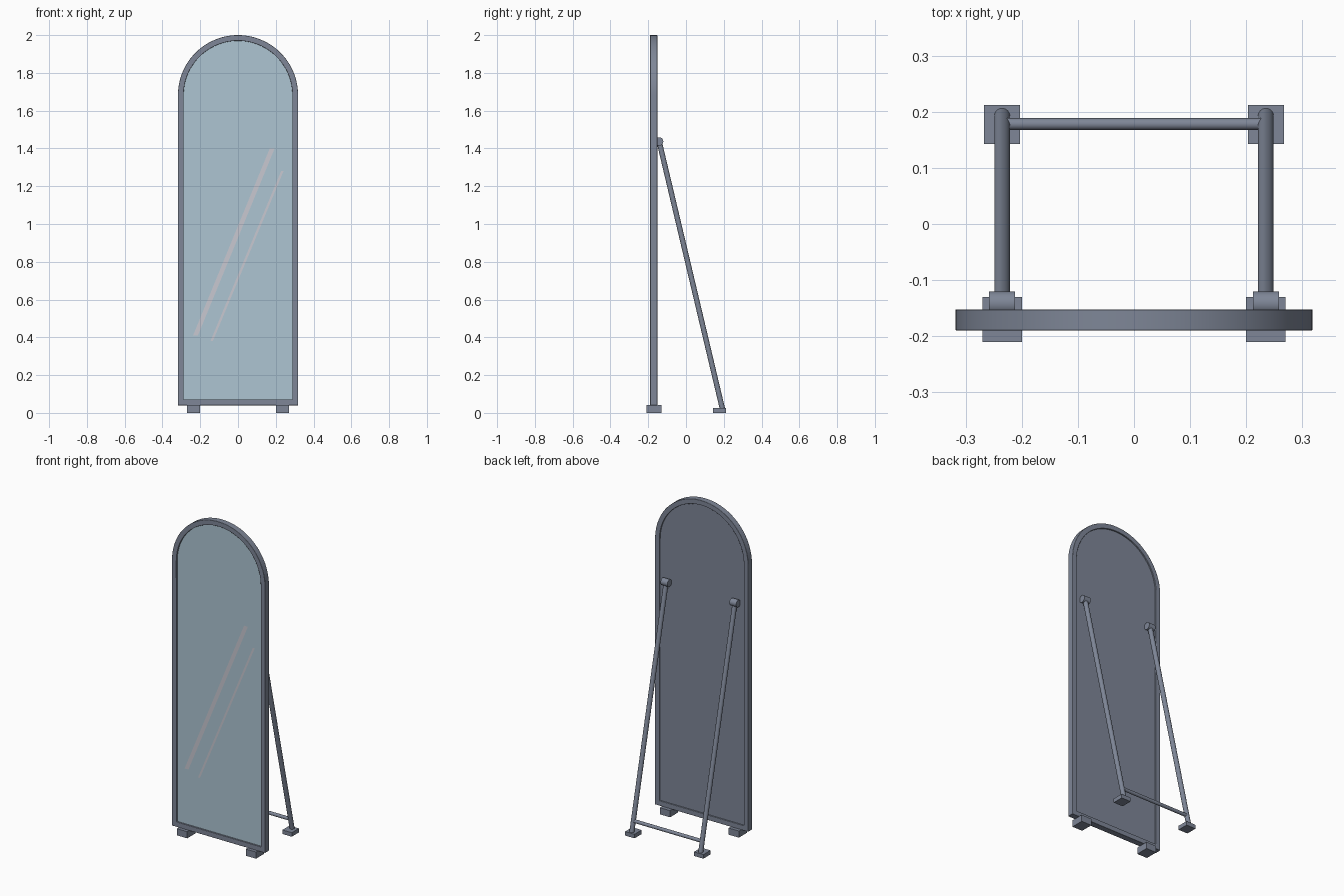
import bpy, bmesh, math
from mathutils import Vector

if "Cube" in bpy.data.objects:
    bpy.data.objects.remove(bpy.data.objects["Cube"])

R, Z0, ZC = 0.318, 0.04, 1.682   # outer half width, frame bottom, arch centre
BAR = 0.03


def material(name, rgb):
    m = bpy.data.materials.new(name)
    m.diffuse_color = (*rgb, 1)
    m.use_nodes = True
    m.node_tree.nodes["Principled BSDF"].inputs["Base Color"].default_value = m.diffuse_color
    return m


metal = material("slate_metal", (0.21, 0.24, 0.31))
glass = material("glass", (0.42, 0.56, 0.65))
glint = material("glint", (0.58, 0.58, 0.64))


def finish(name, bm, mat=metal, bevel=0):
    bmesh.ops.recalc_face_normals(bm, faces=bm.faces)
    me = bpy.data.meshes.new(name)
    bm.to_mesh(me)
    bm.free()
    ob = bpy.data.objects.new(name, me)
    bpy.context.collection.objects.link(ob)
    me.materials.append(mat)
    bpy.ops.object.select_all(action='DESELECT')
    bpy.context.view_layer.objects.active = ob
    ob.select_set(True)
    bpy.ops.object.shade_smooth_by_angle(angle=math.radians(35))
    if bevel:
        b = ob.modifiers.new("edge", 'BEVEL')
        b.width, b.segments, b.limit_method = bevel, 2, 'ANGLE'
    return ob


def arch(inset, n=48):
    r = R - inset
    pts = [(-r, Z0 + inset), (r, Z0 + inset)]
    return pts + [(r * math.cos(math.pi * i / n), ZC + r * math.sin(math.pi * i / n))
                  for i in range(n + 1)]


def slab(name, pts, y0, y1, mat=metal):
    bm = bmesh.new()
    f = bm.faces.new([bm.verts.new((x, y0, z)) for x, z in pts])
    ext = bmesh.ops.extrude_face_region(bm, geom=[f], use_keep_orig=True)
    vs = [v for v in ext['geom'] if isinstance(v, bmesh.types.BMVert)]
    bmesh.ops.translate(bm, verts=vs, vec=(0, y1 - y0, 0))
    return finish(name, bm, mat)


def box(name, lo, hi):
    lo, hi = Vector(lo), Vector(hi)
    bm = bmesh.new()
    bmesh.ops.create_cube(bm, size=1)
    bmesh.ops.scale(bm, vec=hi - lo, verts=bm.verts)
    bmesh.ops.translate(bm, vec=(lo + hi) / 2, verts=bm.verts)
    return finish(name, bm)


def rod(name, a, b, r, seg=24):
    a, b = Vector(a), Vector(b)
    bm = bmesh.new()
    bmesh.ops.create_cone(bm, cap_ends=True, segments=seg, radius1=r, radius2=r,
                          depth=(b - a).length)
    bmesh.ops.rotate(bm, verts=bm.verts, cent=(0, 0, 0),
                     matrix=(b - a).to_track_quat('Z', 'Y').to_matrix())
    bmesh.ops.translate(bm, vec=(a + b) / 2, verts=bm.verts)
    return finish(name, bm)


# arched frame: four profile loops joined into a closed ring
bm = bmesh.new()
loops = [[bm.verts.new((x, y, z)) for x, z in arch(i)]
         for i, y in ((0, -0.19), (0, -0.152), (BAR, -0.152), (BAR, -0.19))]
for k in range(4):
    a, b = loops[k], loops[(k + 1) % 4]
    for i in range(len(a)):
        j = (i + 1) % len(a)
        bm.faces.new((a[i], a[j], b[j], b[i]))
finish("arched_frame", bm, bevel=0.0015)

# mirror pane and backing board
slab("mirror_glass", arch(BAR - 0.001), -0.180, -0.173, glass)
slab("back_panel", arch(BAR - 0.001), -0.173, -0.160)


# reflection streaks: slanted flat strips just in front of the glass, facing -y
def streak(name, x0, z0, x1, z1, w):
    bm = bmesh.new()
    f = bm.faces.new([bm.verts.new((x, -0.1808, z)) for x, z in
                      ((x0, z0), (x0 + w, z0), (x1 + w, z1), (x1, z1))])
    f.normal_update()
    if f.normal.y > 0:
        f.normal_flip()
    me = bpy.data.meshes.new(name)
    bm.to_mesh(me)
    bm.free()
    me.materials.append(glint)
    bpy.context.collection.objects.link(bpy.data.objects.new(name, me))


streak("wide_reflection", -0.238, 0.41, 0.168, 1.40, 0.026)
streak("narrow_reflection", -0.146, 0.38, 0.228, 1.28, 0.013)

# feet, hinges and rear legs on both sides
for s, side in ((-1, "left"), (1, "right")):
    x = s * 0.235
    box(f"front_foot_{side}", (x - 0.035, -0.21, 0), (x + 0.035, -0.13, Z0 + 0.001))
    box(f"rear_foot_{side}", (x - 0.032, 0.143, 0), (x + 0.032, 0.212, 0.025))
    rod(f"hinge_{side}", (x - 0.023, -0.142, 1.437), (x + 0.023, -0.142, 1.437), 0.022)
    rod(f"rear_leg_{side}", (x, -0.142, 1.437), (x, 0.195, 0.012), 0.014)

# brace between the rear legs
rod("cross_brace", (-0.235, 0.178, 0.087), (0.235, 0.178, 0.087), 0.0105)
